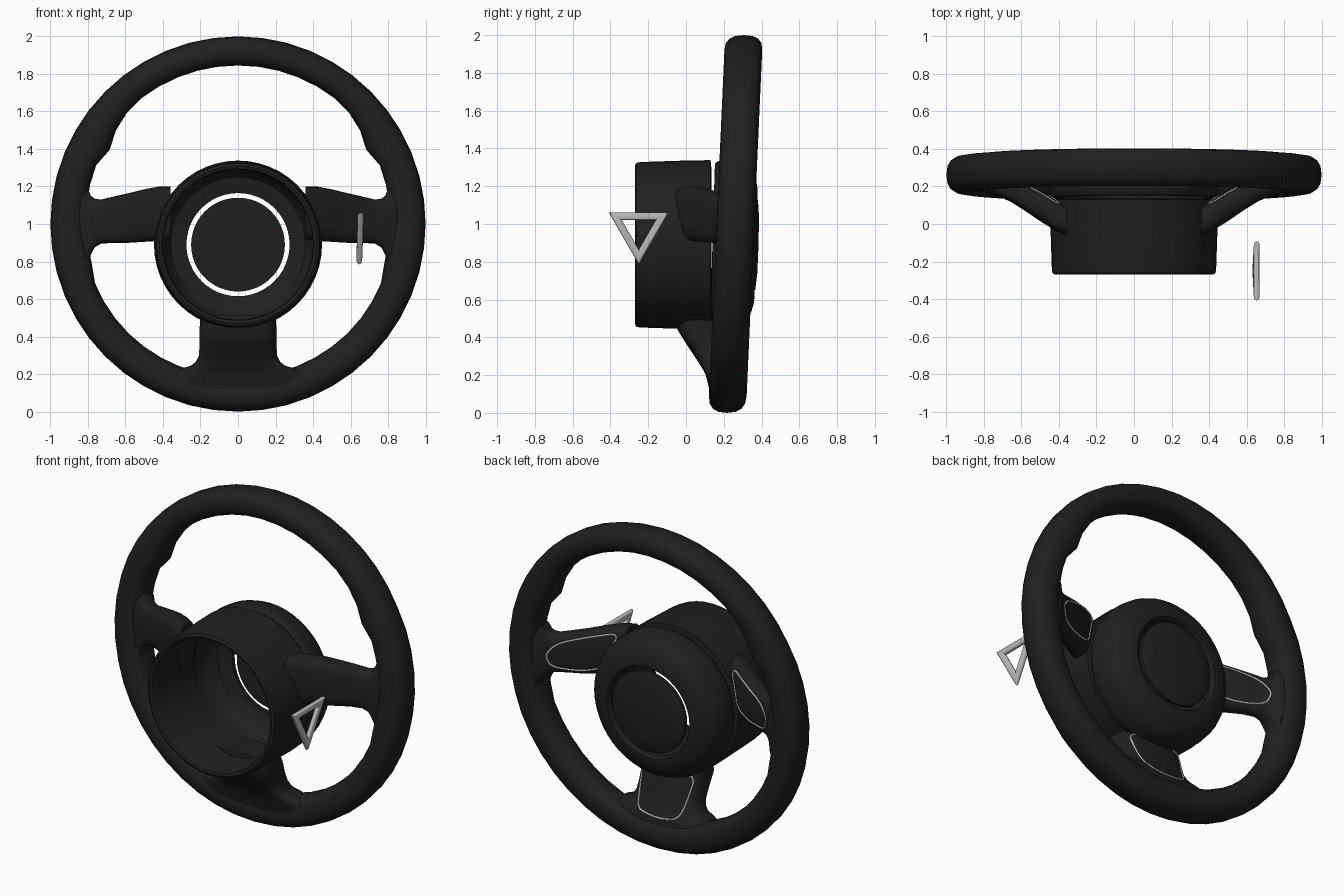
import bpy, bmesh, math
from mathutils import Vector
from mathutils.bvhtree import BVHTree

if "Cube" in bpy.data.objects:
    bpy.data.objects.remove(bpy.data.objects["Cube"])


def material(name, v):
    m = bpy.data.materials.new(name)
    m.diffuse_color = (v, v, v, 1)
    m.use_nodes = True
    m.node_tree.nodes["Principled BSDF"].inputs["Base Color"].default_value = m.diffuse_color
    return m


BLACK = material("black_leather", 0.014)
SILVER = material("silver_trim", 0.5)


def loft(name, rings, closed, mat, angle=40):
    """Skin equal-sized closed rings; capped at the ends unless closed."""
    bm = bmesh.new()
    rows = [[bm.verts.new(p) for p in r] for r in rings]
    n = len(rows[0])
    for i in range(len(rows) if closed else len(rows) - 1):
        a, b = rows[i], rows[(i + 1) % len(rows)]
        for j in range(n):
            k = (j + 1) % n
            bm.faces.new((a[j], a[k], b[k], b[j]))
    if not closed:
        bm.faces.new(rows[0])
        bm.faces.new(rows[-1])
    bmesh.ops.remove_doubles(bm, verts=bm.verts, dist=1e-5)
    bmesh.ops.recalc_face_normals(bm, faces=bm.faces)
    bvh = BVHTree.FromBMesh(bm)
    me = bpy.data.meshes.new(name)
    bm.to_mesh(me)
    bm.free()
    me.materials.append(mat)
    ob = bpy.data.objects.new(name, me)
    bpy.context.collection.objects.link(ob)
    bpy.ops.object.select_all(action='DESELECT')
    ob.select_set(True)
    bpy.context.view_layer.objects.active = ob
    bpy.ops.object.shade_smooth_by_angle(angle=math.radians(angle))
    return bvh


def section(n, a, b, p):
    """Superellipse with half sizes a and b."""
    out = []
    for i in range(n):
        t = 2 * math.pi * i / n
        c, s = math.cos(t), math.sin(t)
        out.append((math.copysign(abs(c) ** (2 / p), c) * a,
                    math.copysign(abs(s) ** (2 / p), s) * b))
    return out


def interp(table, x):
    for (x0, y0), (x1, y1) in zip(table, table[1:]):
        if x <= x1:
            return y0 + (y1 - y0) * (x - x0) / (x1 - x0)
    return table[-1][1]


# rim: inner radius varies with the angle from the top (thumb grips)
INNER = [(0, .845), (40, .845), (50, .83), (60, .79), (68, .82), (76, .815),
         (104, .805), (112, .825), (135, .825), (180, .815)]
rings = []
SEG = 48
for i in range(SEG):
    deg = 360 * i / SEG
    t = math.radians(deg)
    ri = interp(INNER, min(deg, 360 - deg))
    ring = []
    for a, b in section(16, (1 - ri) / 2, .1, 2.5):
        r = (1 + ri) / 2 + a
        x, z = r * math.sin(t), 1 + r * math.cos(t)
        ring.append((x, .262 + .045 * (z - 1) + b, z))
    rings.append(ring)
loft("rim", rings, True, BLACK, 60)

HUB_Z = .89


def lathe(name, profile, tilt=0.0, n=48):
    """Revolve a closed (radius, y) profile about the hub axis."""
    rings = []
    for i in range(n):
        t = 2 * math.pi * i / n
        rings.append([(r * math.sin(t), y + tilt * r * math.cos(t),
                       HUB_Z + r * math.cos(t)) for r, y in profile])
    loft(name, rings, True, BLACK)


# hollow column shroud, open to the front
lathe("column_shroud", [(.405, -.265), (.42, -.27), (.434, -.262), (.438, -.24),
                        (.446, 0), (.448, .13), (.40, .135), (.40, -.25)])
# driver-side pad with a round opening
lathe("centre_pad", [(.40, .14), (.432, .142), (.444, .16), (.445, .20),
                     (.437, .26), (.42, .30), (.39, .335), (.35, .358),
                     (.30, .37), (.283, .37), (.275, .36), (.275, .335),
                     (.36, .315), (.40, .26)], .03)
# disc floating in the opening
lathe("centre_disc", [(0, .384), (.15, .382), (.235, .374), (.25, .365),
                      (.25, .345), (0, .345)], .03)


def trim(name, pts, bvh, radius=.006):
    """Silver outline projected onto the driver side of a spoke."""
    for _ in range(3):
        new = []
        for i, p in enumerate(pts):
            p, q = Vector(p), Vector(pts[(i + 1) % len(pts)])
            new += [p.lerp(q, .2), p.lerp(q, .8)]
        pts = new
    cu = bpy.data.curves.new(name, 'CURVE')
    cu.dimensions = '3D'
    cu.bevel_depth = radius
    cu.bevel_resolution = 1
    sp = cu.splines.new('POLY')
    sp.points.add(len(pts) - 1)
    sp.use_cyclic_u = True
    for pt, (x, z) in zip(sp.points, pts):
        hit = bvh.ray_cast(Vector((x, 1, z)), Vector((0, -1, 0)))[0]
        pt.co = (x, hit.y if hit else .2, z, 1)
    cu.materials.append(SILVER)
    bpy.context.collection.objects.link(bpy.data.objects.new(name, cu))


# side spokes: x, z low, z high, y back, y front
SIDE = [(.36, .92, 1.20, -.065, .09), (.42, .91, 1.20, -.035, .13),
        (.50, .905, 1.185, .015, .18), (.58, .90, 1.165, .07, .22),
        (.66, .90, 1.147, .12, .25), (.73, .895, 1.13, .15, .28),
        (.765, .875, 1.135, .16, .30), (.785, .835, 1.15, .165, .315),
        (.80, .78, 1.19, .175, .33), (.86, .76, 1.22, .18, .33)]
PANEL = [(.385, 1.175), (.55, 1.14), (.70, 1.09), (.76, 1.02), (.73, .94),
         (.58, .93), (.46, .96), (.44, 1.04)]
for s, side in ((1, "right"), (-1, "left")):
    rings = []
    for x, z0, z1, y0, y1 in SIDE:
        rings.append([(s * x, (y0 + y1) / 2 + a, (z0 + z1) / 2 + b)
                      for a, b in section(24, (y1 - y0) / 2, (z1 - z0) / 2, 3.2)])
    bvh = loft(side + "_spoke", rings, False, BLACK, 50)
    trim(side + "_spoke_trim", [(s * x, z) for x, z in PANEL], bvh)

# lower spoke: z, half width, y back, y front
LOWER = [(.515, .20, -.03, .16), (.44, .205, -.045, .20), (.36, .205, .005, .225),
         (.30, .208, .045, .245), (.265, .225, .068, .26), (.245, .25, .08, .27),
         (.23, .30, .09, .28), (.20, .36, .105, .29), (.12, .38, .125, .30)]
rings = [[(a, (y0 + y1) / 2 + b, z) for a, b in section(24, w, (y1 - y0) / 2, 3.5)]
         for z, w, y0, y1 in LOWER]
bvh = loft("lower_spoke", rings, False, BLACK, 50)
trim("lower_spoke_trim", [(-.18, .48), (.18, .48), (.165, .34), (.14, .225),
                          (0, .205), (-.14, .225), (-.165, .34)], bvh)

# silver triangular handle beside the column
CY, CZ = -.25, .97
rings = []
for y, z in ((-.408, 1.06), (-.092, 1.06), (-.25, .785)):
    ring = []
    for a, b in section(12, .215, .016, 2.6):
        k = .785 + a
        pz = CZ + (z - CZ) * k
        ring.append((.65 + .03 * (pz - .92) + b, CY + (y - CY) * k, pz))
    rings.append(ring)
loft("triangle_handle", rings, True, SILVER, 50)
